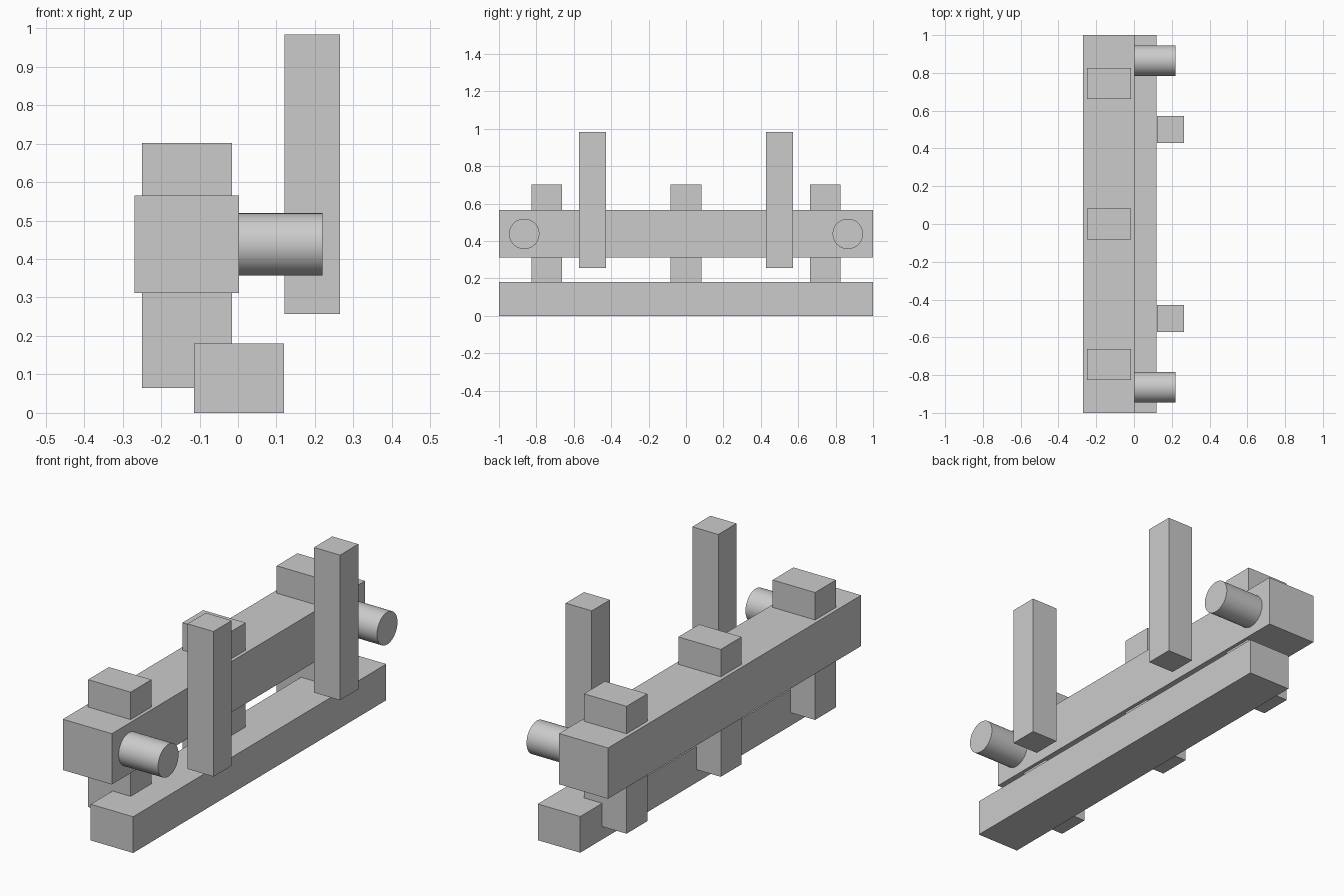
import bpy
import math

cube = bpy.data.objects.get("Cube")
if cube:
    bpy.data.objects.remove(cube, do_unlink=True)

grey = bpy.data.materials.new("light grey")
grey.use_nodes = True
colour = (0.6, 0.6, 0.6, 1)
grey.diffuse_color = colour
grey.node_tree.nodes["Principled BSDF"].inputs["Base Color"].default_value = colour


def box(name, x, y, z):
    """Box spanning the (min, max) range on each axis."""
    spans = (x, y, z)
    bpy.ops.mesh.primitive_cube_add(size=1, location=[(a + b) / 2 for a, b in spans])
    ob = bpy.context.object
    ob.name = name
    ob.scale = [b - a for a, b in spans]
    bpy.ops.object.transform_apply(location=False, rotation=False, scale=True)
    ob.data.materials.append(grey)
    return ob


def peg(name, x, y, z, radius):
    """Round peg lying along x."""
    bpy.ops.mesh.primitive_cylinder_add(
        vertices=48, radius=radius, depth=x[1] - x[0],
        location=(sum(x) / 2, y, z), rotation=(0, math.pi / 2, 0))
    ob = bpy.context.object
    ob.name = name
    ob.data.materials.append(grey)
    bpy.ops.object.shade_smooth_by_angle(angle=math.radians(30))
    return ob


# Long horizontal members
box("base_beam", (-0.115, 0.12), (-1, 1), (0, 0.181))
box("upper_beam", (-0.269, 0.002), (-1, 1), (0.311, 0.565))

# Posts passing through the upper beam
for label, y in (("front", -0.745), ("middle", 0), ("back", 0.745)):
    box(label + "_post", (-0.25, -0.015), (y - 0.082, y + 0.082), (0.065, 0.702))

# Uprights and round pegs, mirrored front to back
for label, side in (("front", -1), ("back", 1)):
    y = side * 0.5
    box(label + "_upright", (0.121, 0.265), (y - 0.072, y + 0.072), (0.257, 0.983))
    peg(label + "_peg", (0.0, 0.22), side * 0.865, 0.438, 0.081)
